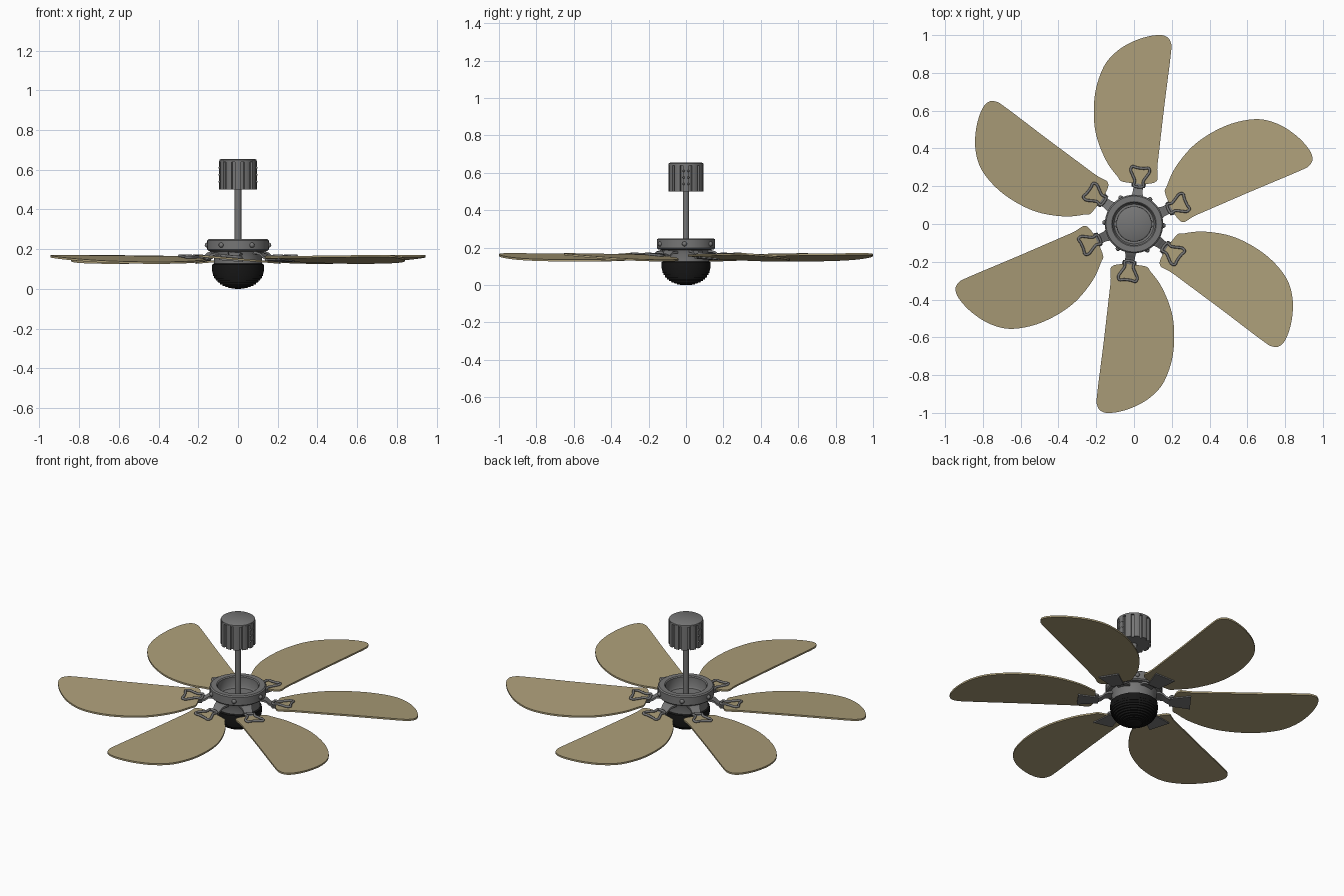
import bpy, bmesh
from math import sin, cos, pi, radians
from mathutils import Matrix, Vector

cube = bpy.data.objects.get("Cube")
if cube:
    bpy.data.objects.remove(cube, do_unlink=True)


def material(name, color):
    m = bpy.data.materials.new(name)
    m.use_nodes = True
    m.diffuse_color = (*color, 1)
    m.node_tree.nodes["Principled BSDF"].inputs["Base Color"].default_value = (*color, 1)
    return m


WOOD = material("tan wood", (0.41, 0.34, 0.19))
METAL = material("grey metal", (0.18, 0.18, 0.18))
BLACK = material("black glass", (0.008, 0.008, 0.008))


def finish(name, bm, mat, smooth=True):
    bmesh.ops.recalc_face_normals(bm, faces=bm.faces)
    me = bpy.data.meshes.new(name)
    bm.to_mesh(me)
    bm.free()
    me.materials.append(mat)
    ob = bpy.data.objects.new(name, me)
    bpy.context.collection.objects.link(ob)
    if smooth:
        bpy.ops.object.select_all(action="DESELECT")
        ob.select_set(True)
        bpy.context.view_layer.objects.active = ob
        bpy.ops.object.shade_smooth_by_angle(angle=radians(35))
    return ob


def lathe(name, profile, mat, segments=48):
    bm = bmesh.new()
    verts = [bm.verts.new((r, 0, z)) for r, z in profile]
    edges = [bm.edges.new(pair) for pair in zip(verts, verts[1:])]
    bmesh.ops.spin(bm, geom=verts + edges, cent=(0, 0, 0), axis=(0, 0, 1),
                   angle=2 * pi, steps=segments)
    bmesh.ops.remove_doubles(bm, verts=bm.verts, dist=0.0001)
    return finish(name, bm, mat)


def slab(name, points, depth, mat):
    """Fill an outline and extrude it downwards."""
    bm = bmesh.new()
    face = bm.faces.new([bm.verts.new(p) for p in points])
    new = bmesh.ops.extrude_face_region(bm, geom=[face], use_keep_orig=True)
    moved = [g for g in new["geom"] if isinstance(g, bmesh.types.BMVert)]
    bmesh.ops.translate(bm, verts=moved, vec=(0, 0, -depth))
    return finish(name, bm, mat)


def spline(points, steps=6):
    """Closed Catmull-Rom curve through the points."""
    out, n = [], len(points)
    for i in range(n):
        a, b, c, d = (Vector(points[(i + k) % n]) for k in (-1, 0, 1, 2))
        for s in range(steps):
            t = s / steps
            out.append((2 * b + (c - a) * t + (2 * a - 5 * b + 4 * c - d) * t ** 2
                        + (3 * b - a - 3 * c + d) * t ** 3) / 2)
    return out


def around(ob, count=6):
    """Repeat an object around the vertical axis."""
    base = ob.name
    for k in range(1, count):
        dup = ob.copy()
        dup.name = f"{base}_{k + 1}"
        dup.matrix_world = Matrix.Rotation(2 * pi * k / count, 4, "Z") @ ob.matrix_world
        bpy.context.collection.objects.link(dup)


# Ceiling canopy: ribbed drum with a plain cap
ribs = []
RIBS = 12
for k in range(RIBS):
    for f, r in ((-0.36, 0.082), (-0.33, 0.094), (-0.11, 0.095),
                 (0.11, 0.095), (0.33, 0.094), (0.36, 0.082)):
        a = (k + f) * 2 * pi / RIBS
        ribs.append((r * cos(a), r * sin(a), 0.645))
slab("canopy_drum", ribs, 0.145, METAL)
lathe("canopy_cap", [(0, 0.655), (0.085, 0.655), (0.093, 0.65), (0.094, 0.64), (0, 0.64)], METAL)

# Screw heads on the canopy sides
bm = bmesh.new()
for side in (-1, 1):
    for y in (-0.012, 0.012):
        for z in (0.54, 0.575, 0.61):
            bmesh.ops.create_icosphere(bm, subdivisions=2, radius=0.006,
                                       matrix=Matrix.Translation((side * 0.093, y, z)))
finish("canopy_screws", bm, METAL)

# Down rod and open motor housing
lathe("down_rod", [(0, 0.52), (0.017, 0.52), (0.017, 0.17), (0, 0.17)], METAL, 24)
lathe("motor_housing", [(0, 0.18), (0.105, 0.18), (0.112, 0.19), (0.112, 0.245), (0.118, 0.25),
                        (0.148, 0.25), (0.155, 0.244), (0.155, 0.197), (0.148, 0.19),
                        (0.13, 0.188), (0.122, 0.165), (0.122, 0.125), (0, 0.125)], METAL)

# Round bolts on the housing
bm = bmesh.new()
bmesh.ops.create_uvsphere(bm, u_segments=12, v_segments=8, radius=0.013)
bolt = finish("housing_bolt", bm, METAL)
bolt.matrix_world = Matrix.Rotation(radians(-3), 4, "Z") @ Matrix.Translation((0.155, 0, 0.22))
around(bolt)

# Stepped light dome
dome = [(0, 0.127), (0.122, 0.127), (0.13, 0.122)]
STEPS = 12
for k in range(STEPS):
    a, b = (pi / 2 * (k + j) / STEPS for j in (0, 1))
    r, z0, z1 = 0.131 * cos(a), 0.105 * (1 - sin(a)), 0.105 * (1 - sin(b))
    dome += [(r, z0), (r - 0.25 * (r - 0.131 * cos(b)), z1)]
lathe("light_dome", dome + [(0, 0)], BLACK)


def pitch(x):
    return 0.149 + 0.085 * x


# Pitched blades
side = [(0.11, 0.22), (0.125, 0.32), (0.16, 0.62), (0.195, 0.9), (0.195, 0.96), (0.172, 0.992),
        (0.12, 1.0), (0.03, 0.98), (-0.07, 0.93), (-0.15, 0.85), (-0.198, 0.73),
        (-0.213, 0.6), (-0.2, 0.47), (-0.15, 0.34), (-0.09, 0.255), (-0.05, 0.222)]
outline = [(p.x, p.y, pitch(p.x) + 0.005) for p in spline(side)]
around(slab("blade", outline, 0.01, WOOD))

# Blade brackets sit slightly off the blade axis
TURN = radians(6.6)


def bracket_point(u, r, lift):
    x = u * cos(TURN) + r * sin(TURN)
    return Vector((x, r * cos(TURN) - u * sin(TURN), pitch(x) + lift))


# Clamp plates under the blades
plate = [bracket_point(u, r, -0.005) for u, r in
         ((-0.035, 0.195), (0.035, 0.195), (0.06, 0.31), (-0.06, 0.31))]
around(slab("clamp_plate", plate, 0.007, METAL))

# Curved arms from housing to plates
bm = bmesh.new()
rows = []
for r, lift, w in ((0.115, 0.034, 0.036), (0.14, 0.034, 0.034), (0.16, 0.028, 0.028),
                   (0.177, 0.012, 0.025), (0.195, 0.003, 0.026), (0.225, 0.001, 0.03)):
    rows.append([bm.verts.new(bracket_point(s * w, r, lift + d))
                 for s, d in ((-1, 0), (1, 0), (1, -0.012), (-1, -0.012))])
for a, b in zip(rows, rows[1:]):
    for i in range(4):
        j = (i + 1) % 4
        bm.faces.new((a[i], a[j], b[j], b[i]))
bm.faces.new(rows[0])
bm.faces.new(rows[-1])
around(finish("blade_arm", bm, METAL))

# Wire loops on top of the blades
half = [(0.024, 0.2), (0.022, 0.228), (0.036, 0.255), (0.05, 0.282), (0.043, 0.302), (0.018, 0.298)]
loop = half + [(-u, r) for u, r in reversed(half)]
path = [bracket_point(p.x, p.y, 0.011) for p in spline(loop, 4)]
curve = bpy.data.curves.new("clamp_loop", "CURVE")
curve.dimensions = "3D"
curve.bevel_depth = 0.007
curve.bevel_resolution = 2
poly = curve.splines.new("POLY")
poly.points.add(len(path) - 1)
for point, co in zip(poly.points, path):
    point.co = (*co, 1)
poly.use_cyclic_u = True
curve.materials.append(METAL)
wire = bpy.data.objects.new("clamp_loop", curve)
bpy.context.collection.objects.link(wire)
around(wire)
